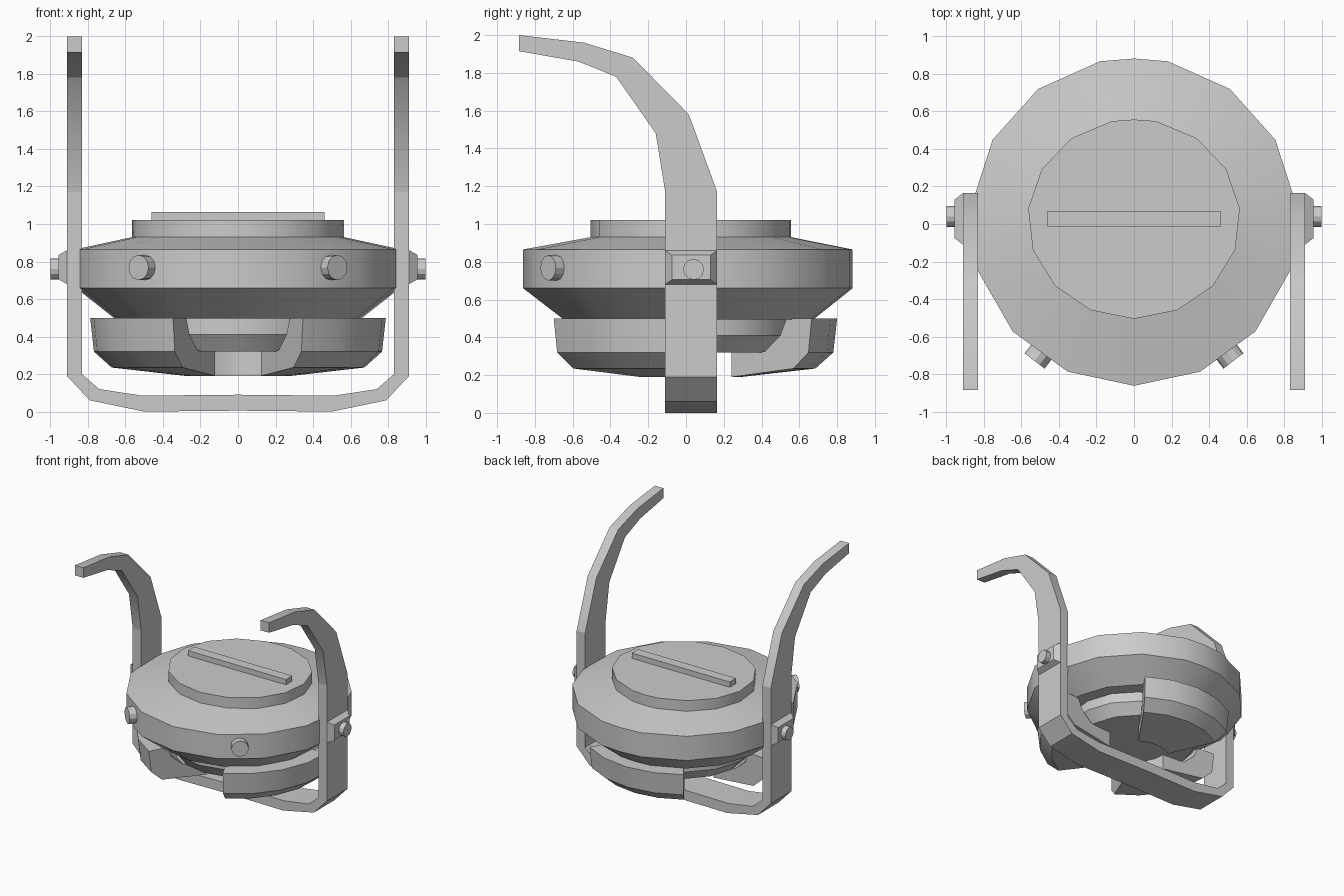
import bpy, bmesh
from math import sin, cos, radians
from mathutils import Vector

if "Cube" in bpy.data.objects:
    bpy.data.objects.remove(bpy.data.objects["Cube"])


def make(name, verts, faces):
    me = bpy.data.meshes.new(name)
    me.from_pydata(verts, [], faces)
    bm = bmesh.new()
    bm.from_mesh(me)
    bmesh.ops.recalc_face_normals(bm, faces=bm.faces)
    bm.to_mesh(me)
    bm.free()
    ob = bpy.data.objects.new(name, me)
    bpy.context.collection.objects.link(ob)
    bpy.ops.object.select_all(action='DESELECT')
    ob.select_set(True)
    bpy.context.view_layer.objects.active = ob
    bpy.ops.object.shade_smooth_by_angle(angle=radians(28))
    return ob


def loft(name, rings, closed=False):
    """Skin equal-length rings; cap the ends, or join last to first if closed."""
    n, m = len(rings[0]), len(rings)
    verts = [p for r in rings for p in r]
    faces = [(i * n + j, i * n + (j + 1) % n,
              (i + 1) % m * n + (j + 1) % n, (i + 1) % m * n + j)
             for i in range(m if closed else m - 1) for j in range(n)]
    if not closed:
        faces += [tuple(range(n)), tuple(range((m - 1) * n, m * n))]
    return make(name, verts, faces)


def box(name, x, y, z):
    return loft(name, [[(x[0], y[0], h), (x[1], y[0], h), (x[1], y[1], h), (x[0], y[1], h)] for h in z])


def peg(name, a, b, r, n=12):
    a, b = Vector(a), Vector(b)
    d = (b - a).normalized()
    up = Vector((0, 0, 1))
    side = d.cross(up)
    return loft(name, [[c + r * (cos(t) * side + sin(t) * up)
                        for t in (radians(360 * k / n) for k in range(n))] for c in (a, b)])


# Round body: fifteen sides with an extra point at the back
angles = [24 * k for k in range(8)] + [180] + [24 * k for k in range(8, 15)]


def ring(rx, ry, cy, z):
    pts = []
    for a in angles:
        s = 1.0 if a == 180 else 1.005
        pts.append((rx * sin(radians(a)), cy - s * ry * cos(radians(a)), z))
    return pts


loft("round_body", [ring(*p) for p in (
    (0.47, 0.47, 0.015, 0.32), (0.55, 0.535, 0.015, 0.41), (0.55, 0.535, 0.015, 0.495),
    (0.66, 0.66, 0.015, 0.495), (0.87, 0.87, 0.012, 0.66), (0.87, 0.87, 0.012, 0.865),
    (0.567, 0.53, 0.027, 0.93), (0.567, 0.53, 0.027, 1.02))])

# Raised bar on the lid
box("lid_bar", (-0.46, 0.46), (-0.015, 0.07), (1.01, 1.065))

# Three curved jaws under the body
jaw = [(0.79, 0.5), (0.77, 0.32), (0.675, 0.235), (0.28, 0.19),
       (0.28, 0.325), (0.49, 0.325), (0.59, 0.41), (0.63, 0.5)]
for k, mid in enumerate((60, 180, 300)):
    loft(f"jaw_{k + 1}", [[(r * sin(a), 0.01 - r * cos(a), z) for r, z in jaw]
                          for a in (radians(mid + d) for d in (-34, -17, 0, 17, 34))])

# Cradle: U-shaped strap running under the body
half = [((0.912, 1.17), (0.832, 1.17)), ((0.912, 0.19), (0.832, 0.2)),
        ((0.79, 0.06), (0.74, 0.12)), ((0.5, 0.0), (0.51, 0.085)), ((0, 0.005), (0, 0.09))]
path = half + [((-o[0], o[1]), (-i[0], i[1])) for o, i in half[-2::-1]]
loft("cradle_strap", [[(o[0], -0.11, o[1]), (o[0], 0.165, o[1]),
                       (i[0], 0.165, i[1]), (i[0], -0.11, i[1])] for o, i in path])

# Curved upper arms, side bosses and pegs on both sides
arm = [((0.165, 1.17), (-0.11, 1.17)), ((0.015, 1.58), (-0.16, 1.48)),
       ((-0.28, 1.88), (-0.37, 1.78)), ((-0.54, 1.96), (-0.57, 1.86)),
       ((-0.885, 2.0), (-0.885, 1.915))]
for s, side in ((-1, "left"), (1, "right")):
    loft(f"{side}_arm", [[(s * 0.832, *o), (s * 0.912, *o), (s * 0.912, *i), (s * 0.832, *i)]
                         for o, i in arm])
    loft(f"{side}_boss", [[(s * x, y0, z0), (s * x, y1, z0), (s * x, y1, z1), (s * x, y0, z1)]
                          for x, y0, y1, z0, z1 in ((0.90, -0.11, 0.165, 0.68, 0.86),
                                                    (0.912, -0.11, 0.165, 0.68, 0.86),
                                                    (0.957, -0.075, 0.13, 0.705, 0.835))])
    peg(f"{side}_boss_peg", (s * 0.94, 0.04, 0.76), (s, 0.04, 0.76), 0.055)
    peg(f"{side}_front_peg", (s * 0.43, -0.60, 0.768), (s * 0.53, -0.73, 0.768), 0.067)
